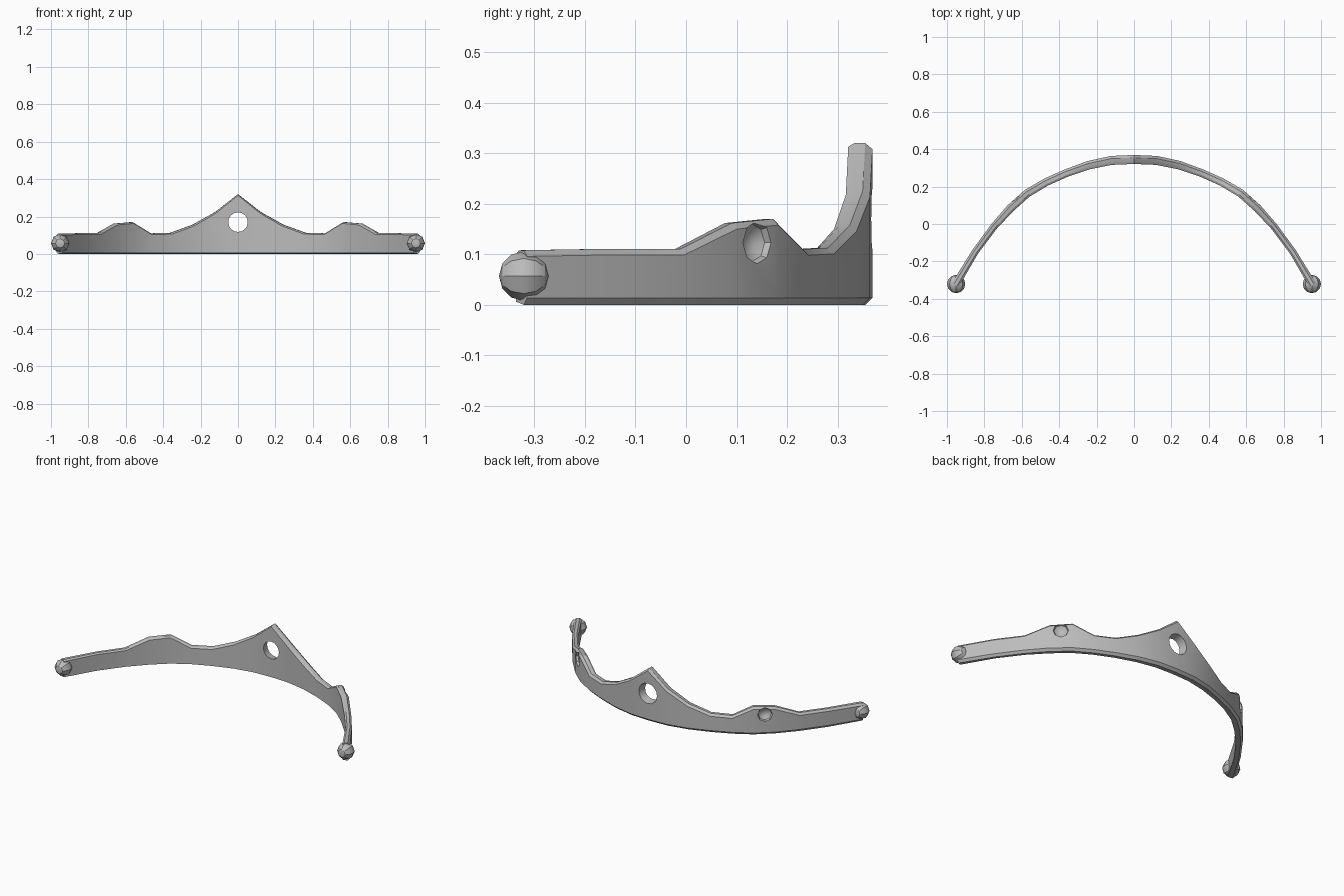
import bpy, bmesh
from math import pi
from mathutils import Vector, Matrix

if "Cube" in bpy.data.objects:
    bpy.data.objects.remove(bpy.data.objects["Cube"])

metal = bpy.data.materials.new("grey metal")
metal.use_nodes = True
GREY = (0.5, 0.5, 0.5, 1)
metal.diffuse_color = GREY
metal.node_tree.nodes["Principled BSDF"].inputs["Base Color"].default_value = GREY


def make(name, bm):
    bmesh.ops.recalc_face_normals(bm, faces=bm.faces)
    mesh = bpy.data.meshes.new(name)
    bm.to_mesh(mesh)
    bm.free()
    ob = bpy.data.objects.new(name, mesh)
    bpy.context.collection.objects.link(ob)
    mesh.materials.append(metal)
    return ob


def activate(ob):
    bpy.ops.object.select_all(action='DESELECT')
    ob.select_set(True)
    bpy.context.view_layer.objects.active = ob


def cut(target, cutter):
    cutter.hide_render = True
    mod = target.modifiers.new("cut", 'BOOLEAN')
    mod.operation, mod.object, mod.solver = 'DIFFERENCE', cutter, 'EXACT'
    activate(target)
    bpy.ops.object.modifier_apply(modifier=mod.name)
    bpy.data.objects.remove(cutter)


# Half of the band: x, y, top height, half thickness
half = [(0, .345, .32, .024), (.12, .34, .225, .024), (.24, .315, .157, .023),
        (.36, .273, .113, .021), (.47, .224, .11, .021), (.57, .165, .17, .022),
        (.66, .085, .162, .022), (.75, -.015, .111, .019), (.85, -.15, .111, .018),
        (.955, -.325, .108, .021)]
stations = [(-x, y, t, w) for x, y, t, w in half[:0:-1]] + half

# Band: chamfered section swept along the arc
bm = bmesh.new()
rings = []
for i, (x, y, top, w) in enumerate(stations):
    a, b = stations[max(i - 1, 0)], stations[min(i + 1, len(stations) - 1)]
    tangent = Vector((b[0] - a[0], b[1] - a[1], 0)).normalized()
    out = Vector((-tangent.y, tangent.x, 0))
    section = [(-w, .006), (.4 * w, 0), (w, .014), (w, top - .012),
               (.4 * w, top), (-.5 * w, top), (-w, top - .007)]
    rings.append([bm.verts.new(Vector((x, y, z)) + out * d) for d, z in section])
for r, s in zip(rings, rings[1:]):
    for k in range(len(r)):
        n = (k + 1) % len(r)
        bm.faces.new((r[k], s[k], s[n], r[n]))
bm.faces.new(rings[0])
bm.faces.new(rings[-1][::-1])
band = make("band", bm)

# Flared through hole under the central peak
bm = bmesh.new()
bmesh.ops.create_cone(bm, cap_ends=True, segments=16, radius1=.046, radius2=.068,
                      depth=.12, matrix=Matrix.Translation((0, .345, .17))
                      @ Matrix.Rotation(-pi / 2, 4, 'X'))
cut(band, make("peak_hole_cutter", bm))

# Shallow faceted sockets on the outside of the side peaks
for side in (-1, 1):
    normal = Vector((side * .66, .75, 0)).normalized()
    turn = normal.to_track_quat('Z', 'Y').to_matrix().to_4x4()
    bm = bmesh.new()
    bmesh.ops.create_uvsphere(bm, u_segments=8, v_segments=6, radius=.043,
                              matrix=Matrix.Translation((side * .633, .143, .123))
                              @ turn @ Matrix.Diagonal((1, 1, .75, 1)))
    cut(band, make("socket_cutter", bm))

activate(band)
bpy.ops.object.shade_smooth_by_angle(angle=pi / 6)

# Faceted beads closing the two ends
for side, name in ((1, "left_end_bead"), (-1, "right_end_bead")):
    bm = bmesh.new()
    bmesh.ops.create_uvsphere(bm, u_segments=8, v_segments=6, radius=.049,
                              matrix=Matrix.Translation((side * .951, -.321, .057))
                              @ Matrix.Rotation(pi / 2, 4, 'X'))
    bead = make(name, bm)
    activate(bead)
    bpy.ops.object.shade_smooth_by_angle(angle=pi / 6)
